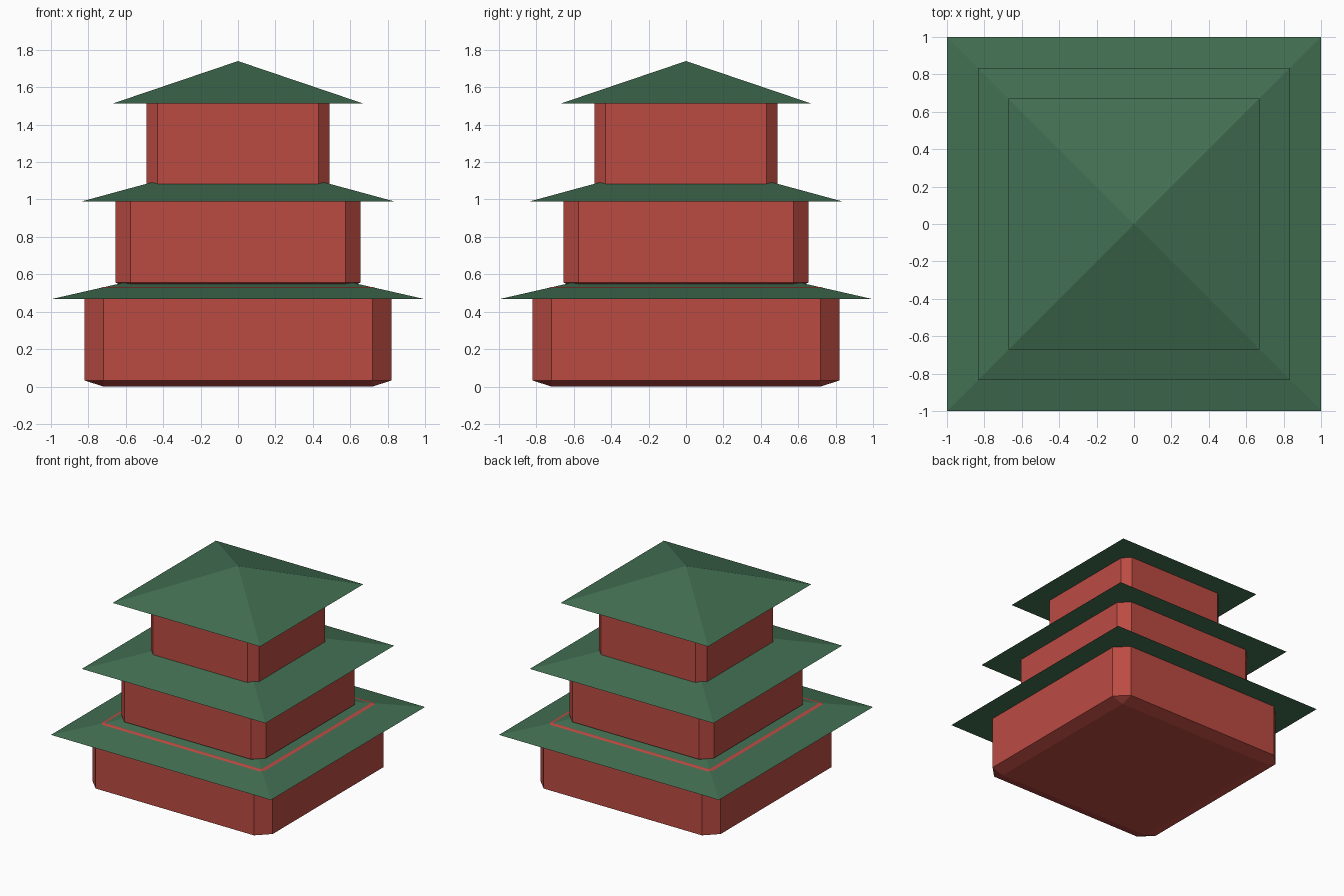
import bpy, bmesh
from math import pi, sqrt
from mathutils import Matrix

if "Cube" in bpy.data.objects:
    bpy.data.objects.remove(bpy.data.objects["Cube"])


def material(name, rgb):
    m = bpy.data.materials.new(name)
    m.diffuse_color = (*rgb, 1)
    m.use_nodes = True
    m.node_tree.nodes["Principled BSDF"].inputs["Base Color"].default_value = m.diffuse_color
    return m


def add_object(name, bm, mat):
    mesh = bpy.data.meshes.new(name)
    bm.to_mesh(mesh)
    bm.free()
    mesh.materials.append(mat)
    bpy.context.collection.objects.link(bpy.data.objects.new(name, mesh))


red = material("red_wall", (0.50, 0.07, 0.055))
green = material("green_roof", (0.055, 0.16, 0.085))

STEP, BODY_H, ROOF_H, EAVE_Z = 0.523, 0.5325, 0.227, 0.467


def storey_body(i):
    # Chamfered unit cube, stretched to the storey's proportions
    half = 0.82 - 0.165 * i
    bm = bmesh.new()
    bmesh.ops.create_cube(bm, size=2)
    bmesh.ops.bevel(bm, geom=bm.edges[:], offset=0.122, segments=1,
                    affect='EDGES', profile=0.5)
    bmesh.ops.scale(bm, vec=(half, half, BODY_H / 2), verts=bm.verts)
    bmesh.ops.translate(bm, vec=(0, 0, STEP * i + BODY_H / 2), verts=bm.verts)
    add_object(f"storey_{i + 1}", bm, red)


def storey_roof(i):
    # Four-sided pyramid with its sides parallel to the walls
    half = 1.0 - 0.165 * i
    bm = bmesh.new()
    bmesh.ops.create_cone(bm, cap_ends=True, segments=4, radius1=half * sqrt(2),
                          radius2=0, depth=ROOF_H,
                          matrix=Matrix.Translation((0, 0, EAVE_Z + STEP * i + ROOF_H / 2))
                          @ Matrix.Rotation(pi / 4, 4, 'Z'))
    bmesh.ops.remove_doubles(bm, verts=bm.verts, dist=1e-5)
    add_object(f"roof_{i + 1}", bm, green)


# Three storeys, each narrower than the one below
for i in range(3):
    storey_body(i)
    storey_roof(i)
